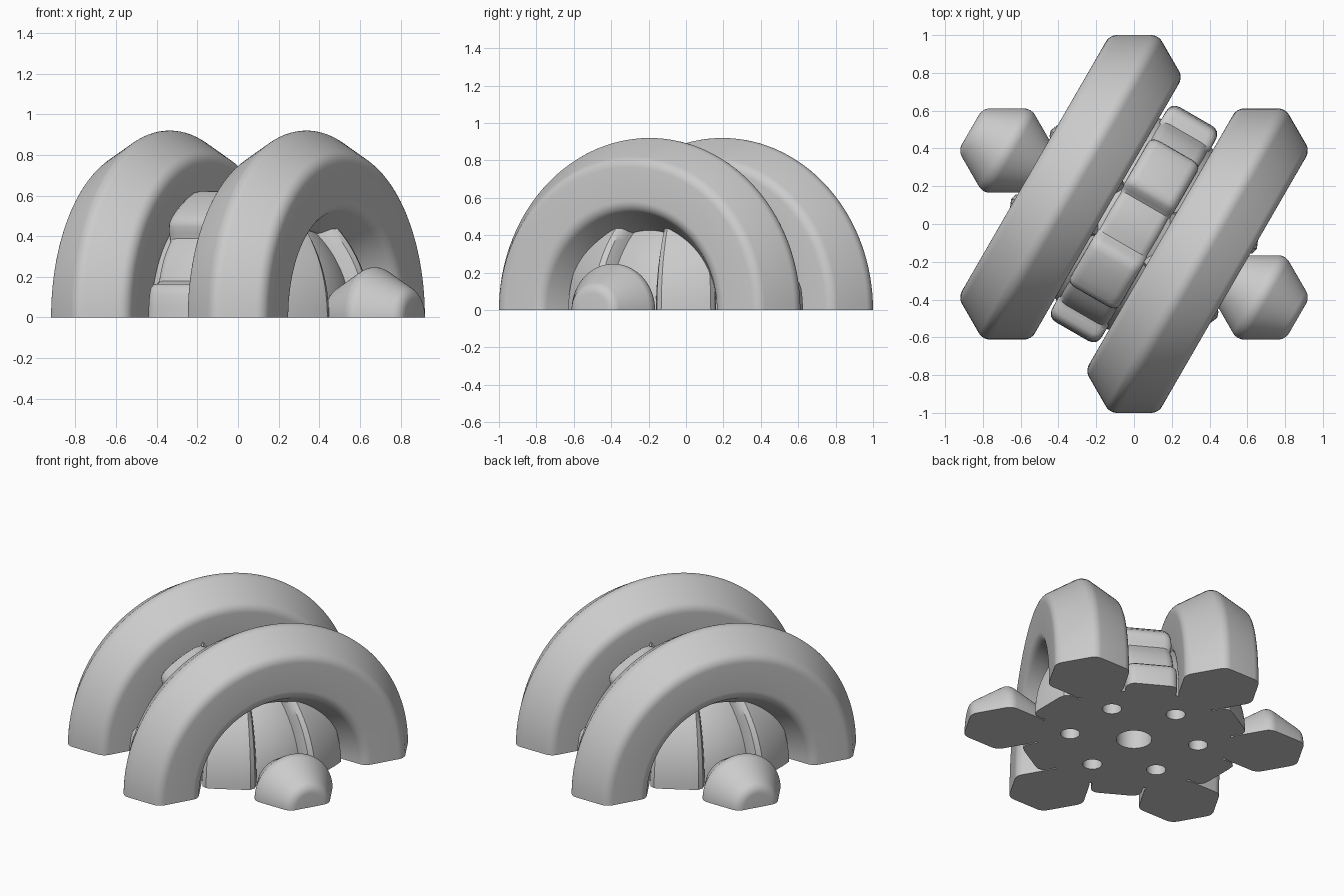
import bpy, bmesh
from math import sin, cos, pi, radians
from mathutils import Matrix, Vector

if "Cube" in bpy.data.objects:
    bpy.data.objects.remove(bpy.data.objects["Cube"])

grey = bpy.data.materials.new("light grey")
grey.use_nodes = True
grey.diffuse_color = (0.6, 0.6, 0.6, 1)
grey.node_tree.nodes["Principled BSDF"].inputs["Base Color"].default_value = (0.6, 0.6, 0.6, 1)

APOTHEM, ROUND = 0.223, 0.068      # rounded hexagon section
ARM = 0.777                        # centre to each hexagonal foot
BALL = 0.575                       # core radius


def make(name, bm):
    """Turn a bmesh into an object, turned so its cross axis lies at 150 degrees."""
    bmesh.ops.remove_doubles(bm, verts=bm.verts, dist=1e-5)
    bmesh.ops.recalc_face_normals(bm, faces=bm.faces)
    mesh = bpy.data.meshes.new(name)
    bm.to_mesh(mesh)
    bm.free()
    mesh.materials.append(grey)
    ob = bpy.data.objects.new(name, mesh)
    bpy.context.collection.objects.link(ob)
    ob.rotation_euler.z = radians(60)
    return ob


def finish(ob):
    bpy.ops.object.select_all(action='DESELECT')
    ob.select_set(True)
    bpy.context.view_layer.objects.active = ob
    for mod in list(ob.modifiers):
        bpy.ops.object.modifier_apply(modifier=mod.name)
    bpy.ops.object.shade_smooth_by_angle(angle=radians(35))


def hexagon(corners):
    """Rounded hexagon points for the given corner numbers."""
    reach = (APOTHEM - ROUND) / cos(pi / 6)
    pts = []
    for k in corners:
        for s in range(-3, 4):
            t = radians(60 * k + 10 * s)
            pts.append((reach * cos(pi * k / 3) + ROUND * cos(t),
                        reach * sin(pi * k / 3) + ROUND * sin(t)))
    return pts


def half_turn(name, profile, major, offset):
    """Spin a profile half way round the cross axis and stand it on the ground."""
    bm = bmesh.new()
    vs = [bm.verts.new((major + a, offset + b, 0)) for a, b in profile]
    start = bm.faces.new(vs)
    end = bmesh.ops.spin(bm, geom=[start] + list(start.edges) + vs, cent=(0, offset, 0),
                         axis=(0, -1, 0), angle=pi, steps=64, use_duplicate=False)
    # keep the ground faces closed
    if not start.is_valid:
        bm.faces.new([v for v in vs])
    finish(make(name, bm))


def loft(name, rings):
    """Skin closed rings of points and cap both ends."""
    bm = bmesh.new()
    loops = [[bm.verts.new(p) for p in ring] for ring in rings]
    n = len(loops[0])
    for low, high in zip(loops, loops[1:]):
        for i in range(n):
            j = (i + 1) % n
            bm.faces.new((low[i], low[j], high[j], high[i]))
    bm.faces.new(loops[0])
    bm.faces.new(loops[-1])
    return make(name, bm)


# Two big arches and two small domes
for side, label in ((1, "back"), (-1, "front")):
    half_turn(label + "_arch", hexagon(range(6)), ARM * cos(pi / 6), side * ARM / 2)
    half_turn(label + "_dome", [(0, -APOTHEM)] + hexagon((-1, 0, 1)) + [(0, APOTHEM)],
              0, side * ARM)

# Peg holes in the underside
bm = bmesh.new()
holes = [(0, 0, 0.105, 0.25)] + [
    (0.383 * cos(radians(30 + 60 * k)), 0.383 * sin(radians(30 + 60 * k)), 0.057, 0.12)
    for k in range(6)]
for x, y, r, depth in holes:
    bmesh.ops.create_cone(bm, cap_ends=True, segments=32, radius1=r, radius2=r,
                          depth=2 * depth, matrix=Matrix.Translation((x, y, 0)))
cutter = make("hole_cutter", bm)
cutter.hide_render = True

# Half ball core
bm = bmesh.new()
bmesh.ops.create_uvsphere(bm, u_segments=72, v_segments=36, radius=BALL)
cut = bmesh.ops.bisect_plane(bm, geom=bm.verts[:] + bm.edges[:] + bm.faces[:], dist=1e-5,
                             plane_co=(0, 0, 0), plane_no=(0, 0, -1), clear_outer=True)
bmesh.ops.holes_fill(bm, edges=[e for e in bm.edges if e.is_boundary], sides=0)
core = make("core", bm)

# Toothed band over the middle
tooth = [(-18, .58), (-16.5, .6), (-15, .633), (-13, .651), (-10, .657), (-5, .657), (0, .657)]
tooth += [(-a, r) for a, r in reversed(tooth[:-1])]
tooth += [(24, .582), (30, .584), (36, .582)]
outline = [(radians(60 * k + a), r) for k in range(4) for a, r in tooth
           if 0 <= 60 * k + a <= 180]
widths = [(-.152, .06), (-.149, .035), (-.138, .015), (-.12, .004), (-.1, 0)]
widths += [(-v, d) for v, d in reversed(widths)]
band = loft("toothed_band", [[((r - d) * cos(t), v, (r - d) * sin(t)) for t, r in outline]
                             for v, d in widths])

for ob in (core, band):
    mod = ob.modifiers.new("holes", 'BOOLEAN')
    mod.operation = 'DIFFERENCE'
    mod.solver = 'EXACT'
    mod.object = cutter
    bpy.context.view_layer.update()
    finish(ob)
bpy.data.objects.remove(cutter)

# Four curved ribs beside the domes
rib = [(-16, .52), (-15.5, .6), (-14, .645), (-11.5, .664), (-8, .662), (0, .656)]
rib += [(-a, r) for a, r in reversed(rib[:-1])]
for n, centre in enumerate((60, 120, 240, 300)):
    rings = []
    for step in range(19):
        e = radians(70 * step / 18)
        rings.append([(r * cos(e) * cos(radians(centre + a)),
                       r * cos(e) * sin(radians(centre + a)), r * sin(e)) for a, r in rib])
    finish(loft("rib_%d" % (n + 1), rings))
